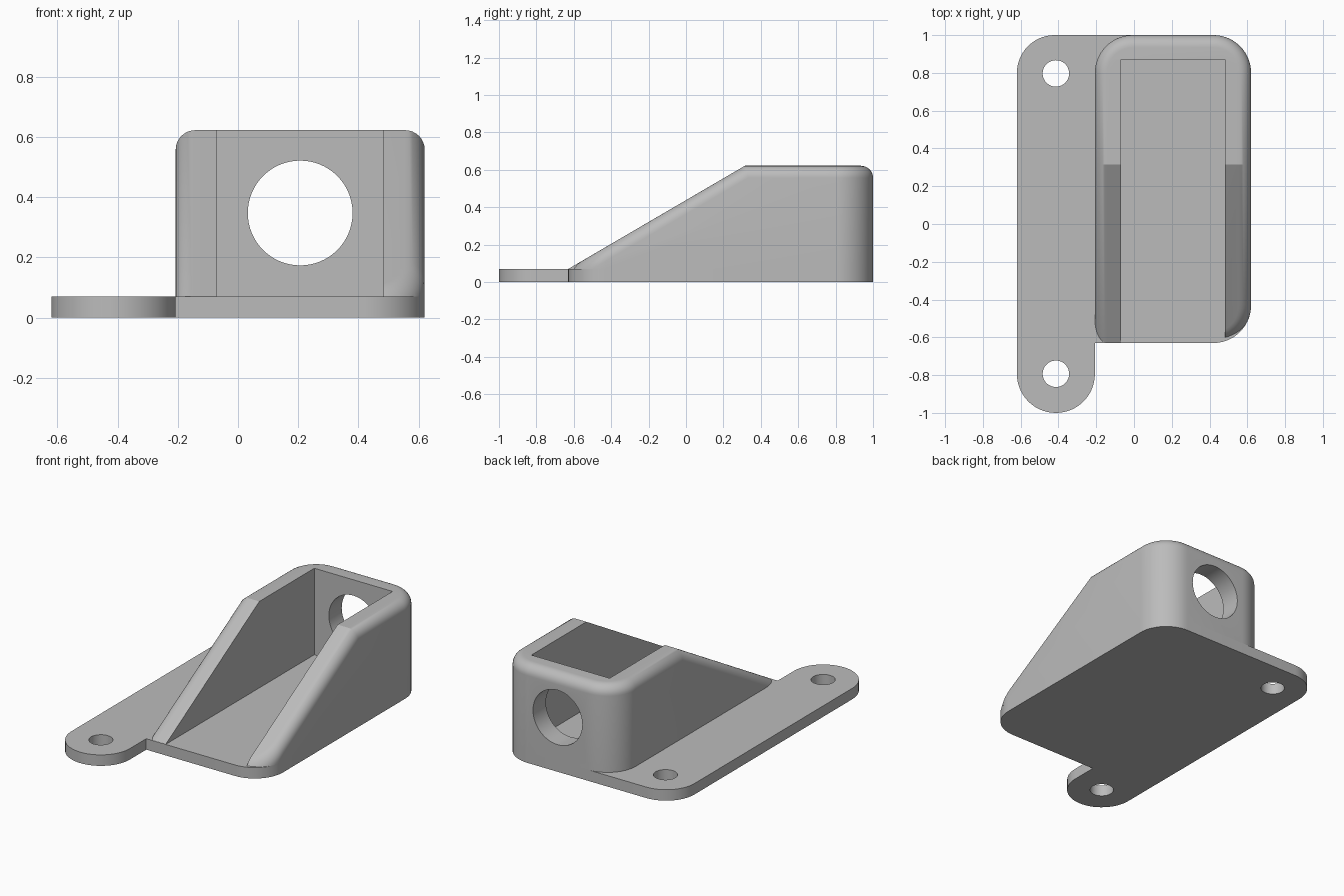
import bpy, bmesh, math
from mathutils import Vector

default = bpy.data.objects.get("Cube")
if default:
    bpy.data.objects.remove(default, do_unlink=True)

# Overall dimensions
SIDE, BACK, FRONT = 0.62, 1.0, -0.63
WALL_X = -0.207
PLATE, TOP, CORNER, FILLET = 0.07, 0.622, 0.2, 0.065
SLOPE_END = 0.315

grey = bpy.data.materials.new("plain grey")
grey.use_nodes = True
grey.diffuse_color = (0.5, 0.5, 0.5, 1)
grey.node_tree.nodes["Principled BSDF"].inputs["Base Color"].default_value = (0.5, 0.5, 0.5, 1)


def rounded_outline(corners, steps=14):
    """Turn (x, y, radius) corners into an outline with rounded corners."""
    points = []
    for i, (x, y, r) in enumerate(corners):
        p = Vector((x, y))
        if r == 0:
            points.append(p)
            continue
        a = (Vector(corners[i - 1][:2]) - p).normalized()
        b = (Vector(corners[(i + 1) % len(corners)][:2]) - p).normalized()
        half = a.angle(b) / 2
        centre = p + (a + b).normalized() * r / math.sin(half)
        start = p + a * r / math.tan(half) - centre
        end = p + b * r / math.tan(half) - centre
        sweep = start.angle_signed(end)
        for k in range(steps + 1):
            t = -sweep * k / steps
            c, s = math.cos(t), math.sin(t)
            points.append(centre + Vector((start.x * c - start.y * s, start.x * s + start.y * c)))
    return points


def prism(outline, low, high):
    bm = bmesh.new()
    face = bm.faces.new([bm.verts.new((p.x, p.y, low)) for p in outline])
    made = bmesh.ops.extrude_face_region(bm, geom=[face])["geom"]
    bmesh.ops.translate(bm, verts=[v for v in made if isinstance(v, bmesh.types.BMVert)],
                        vec=(0, 0, high - low))
    bmesh.ops.recalc_face_normals(bm, faces=bm.faces)
    return bm


def slice_off(bm, point, normal):
    """Remove everything on the normal side of a plane and close the cut."""
    bmesh.ops.bisect_plane(bm, geom=bm.verts[:] + bm.edges[:] + bm.faces[:], dist=1e-5,
                           plane_co=point, plane_no=normal, clear_outer=True)
    bmesh.ops.holes_fill(bm, edges=[e for e in bm.edges if e.is_boundary], sides=0)
    bmesh.ops.recalc_face_normals(bm, faces=bm.faces)


def add_object(name, bm):
    mesh = bpy.data.meshes.new(name)
    bm.to_mesh(mesh)
    bm.free()
    mesh.materials.append(grey)
    obj = bpy.data.objects.new(name, mesh)
    bpy.context.collection.objects.link(obj)
    return obj


def activate(obj):
    bpy.ops.object.select_all(action="DESELECT")
    obj.select_set(True)
    bpy.context.view_layer.objects.active = obj


def cut(obj, cutter):
    mod = obj.modifiers.new("cut", "BOOLEAN")
    mod.operation = "DIFFERENCE"
    mod.solver = "EXACT"
    mod.object = cutter
    activate(obj)
    bpy.ops.object.modifier_apply(modifier=mod.name)
    bpy.data.objects.remove(cutter, do_unlink=True)


def cylinder_cutter(location, radius, depth, tilt=0):
    bpy.ops.mesh.primitive_cylinder_add(vertices=64, radius=radius, depth=depth,
                                        location=location, rotation=(tilt, 0, 0))
    obj = bpy.context.object
    obj.data.materials.append(grey)
    obj.hide_render = True
    return obj


# Mounting plate with its side flange
tab = (WALL_X + SIDE) / 2
plate = add_object("base_plate", prism(rounded_outline([
    (-SIDE, BACK, CORNER), (SIDE, BACK, CORNER), (SIDE, FRONT, CORNER),
    (WALL_X, FRONT, 0), (WALL_X, -BACK, tab * 0.999), (-SIDE, -BACK, tab * 0.999)]), 0, PLATE))
for y in (-0.793, 0.797):
    cut(plate, cylinder_cutter((-SIDE + tab, y, 0), 0.07, 0.5))

# Housing block, left long at the front until the edges are filleted
outline = rounded_outline([(WALL_X, BACK, CORNER), (SIDE, BACK, CORNER), (SIDE, FRONT, CORNER),
                           (0.4, FRONT, 0), (WALL_X, FRONT - 0.3, 0)])
bm = prism(outline, -0.5, TOP)
slope = Vector((0, PLATE - TOP, SLOPE_END - FRONT))
slice_off(bm, (0, SLOPE_END, TOP), slope)
rim = [e for e in bm.edges if len(e.link_faces) == 2
       and max(f.normal.z for f in e.link_faces) > 0.3
       and min(f.normal.z for f in e.link_faces) < 0.1]
bmesh.ops.bevel(bm, geom=rim, offset=FILLET, offset_type="OFFSET", segments=8,
                profile=0.5, affect="EDGES", clamp_overlap=False)
slice_off(bm, (0, FRONT + 0.001, 0), (0, -1, 0))
slice_off(bm, (0, 0, PLATE), (0, 0, -1))
housing = add_object("housing_walls", bm)

# Open channel inside the housing
bay = [Vector(p) for p in ((-0.07, 0.87), (0.483, 0.87), (0.483, -1.2), (-0.07, -1.2))]
cavity = add_object("cavity_cutter", prism(bay, -0.2, 1))
cavity.hide_render = True
cut(housing, cavity)

# Round opening in the back wall
cut(housing, cylinder_cutter(((WALL_X + SIDE) / 2, BACK, 0.347), 0.174, 0.6, math.pi / 2))

for obj in (plate, housing):
    activate(obj)
    bpy.ops.object.shade_smooth_by_angle(angle=math.radians(28))
